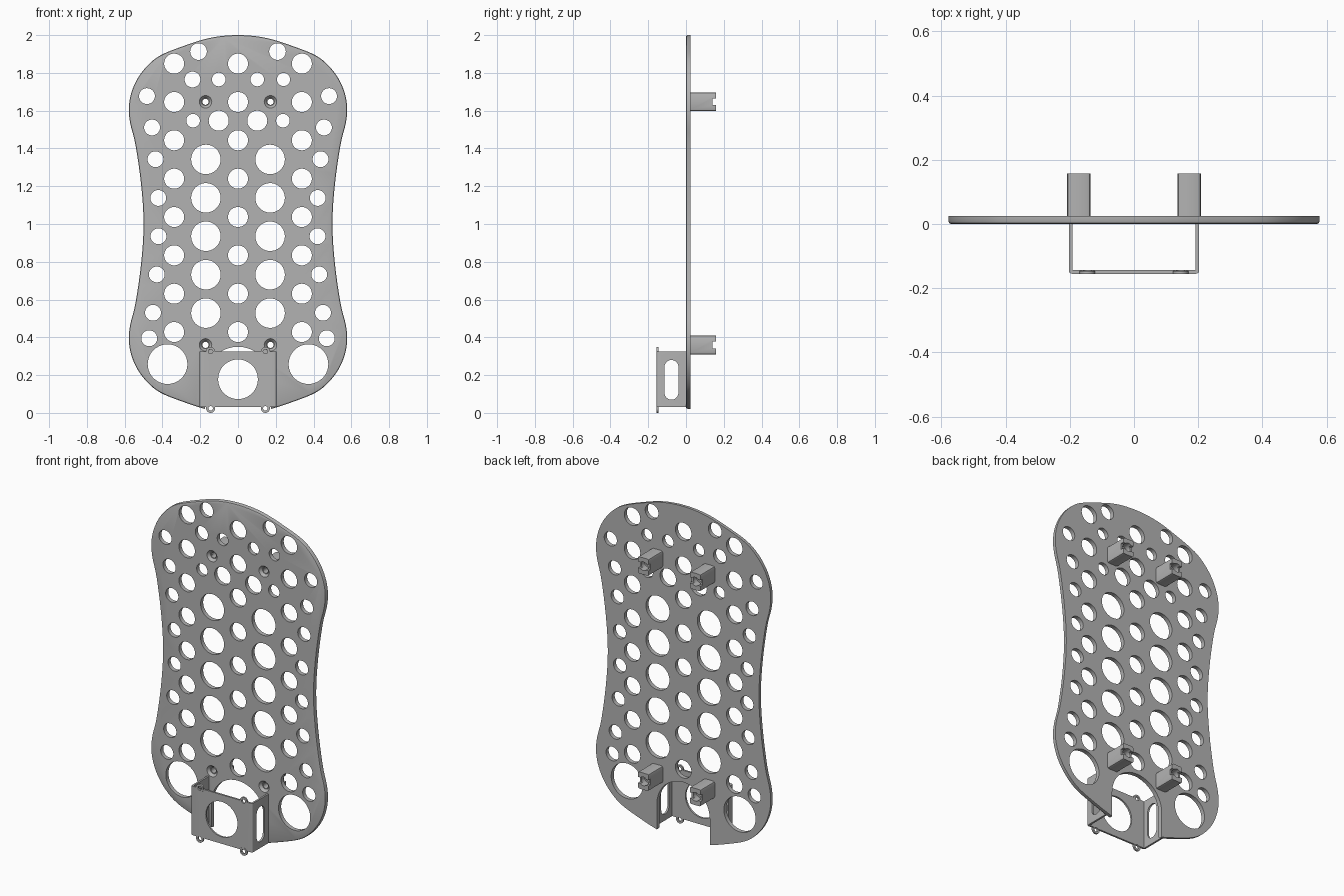
import bpy, bmesh
from math import sin, cos, pi
from mathutils import Vector

if "Cube" in bpy.data.objects:
    bpy.data.objects.remove(bpy.data.objects["Cube"], do_unlink=True)

grey = bpy.data.materials.new("plain grey")
grey.use_nodes = True
colour = (0.45, 0.45, 0.45, 1)
grey.diffuse_color = colour
grey.node_tree.nodes["Principled BSDF"].inputs["Base Color"].default_value = colour

AXES = {"x": lambda a, b, d: (d, a, b),
        "y": lambda a, b, d: (a, d, b),
        "z": lambda a, b, d: (a, b, d)}


def circle(a, b, r, n=40):
    return [(a + r * cos(2 * pi * i / n), b + r * sin(2 * pi * i / n)) for i in range(n)]


def rect(a0, a1, b0, b1):
    return [(a0, b0), (a1, b0), (a1, b1), (a0, b1)]


def stadium(a, b0, b1, r, n=20):
    arc = [pi * i / n for i in range(n + 1)]
    return ([(a + r * cos(t), b1 + r * sin(t)) for t in arc]
            + [(a - r * cos(t), b0 - r * sin(t)) for t in arc])


def prisms(name, outlines, axis, d0, d1, bevel=None, width=0.0, segments=1, taper=1.0):
    """Extrude outlines along an axis; bevel edges picked by a rule."""
    bm = bmesh.new()
    place = AXES[axis]
    for pts in outlines:
        mid = sum((Vector(p) for p in pts), Vector((0, 0))) / len(pts)
        far = [mid + (Vector(p) - mid) * taper for p in pts]
        low = [bm.verts.new(place(*p, d0)) for p in pts]
        top = [bm.verts.new(place(*p, d1)) for p in far]
        bm.faces.new(low)
        bm.faces.new(top)
        for i in range(len(pts)):
            j = (i + 1) % len(pts)
            bm.faces.new((low[i], low[j], top[j], top[i]))
    bmesh.ops.recalc_face_normals(bm, faces=bm.faces)
    if bevel:
        edges = [e for e in bm.edges if bevel(e.verts[0].co, e.verts[1].co)]
        bmesh.ops.bevel(bm, geom=edges, offset=width, segments=segments,
                        profile=0.5, affect="EDGES")
    mesh = bpy.data.meshes.new(name)
    bm.to_mesh(mesh)
    bm.free()
    mesh.materials.append(grey)
    ob = bpy.data.objects.new(name, mesh)
    bpy.context.collection.objects.link(ob)
    return ob


def combine(ob, other, operation="DIFFERENCE"):
    mod = ob.modifiers.new("combine", "BOOLEAN")
    mod.operation, mod.solver, mod.object = operation, "EXACT", other
    other.hide_render = True
    bpy.context.view_layer.objects.active = ob
    bpy.ops.object.modifier_apply(modifier=mod.name)
    bpy.data.objects.remove(other, do_unlink=True)


def smooth(ob):
    bpy.ops.object.select_all(action="DESELECT")
    ob.select_set(True)
    bpy.context.view_layer.objects.active = ob
    bpy.ops.object.shade_smooth_by_angle(angle=0.5)


# Waisted board outline: one quarter, mirrored twice and splined
quarter = [(0, 1), (.15, .985), (.3, .938), (.41, .893), (.478, .84), (.532, .77),
           (.566, .69), (.578, .61), (.57, .53), (.543, .42), (.513, .21), (.5, 0)]
half = quarter + [(x, -z) for x, z in quarter[-2::-1]]
loop = [Vector((x, 1 + z)) for x, z in half + [(-x, z) for x, z in half[-2:0:-1]]]
outline = []
for i in range(len(loop)):
    p0, p1, p2, p3 = (loop[(i + k) % len(loop)] for k in (-1, 0, 1, 2))
    for s in range(4):
        t = s / 4
        outline.append(0.5 * (2 * p1 + (p2 - p0) * t + (2 * p0 - 5 * p1 + 4 * p2 - p3) * t ** 2
                              + (3 * p1 - p0 - 3 * p2 + p3) * t ** 3))

THICK = 0.025
board = prisms("perforated_board", [outline], "y", 0, THICK,
               lambda a, b: max(a.y, b.y) < 0.001, 0.009, 2)

# Hole pattern
POST_X, POST_Z = 0.172, (0.36, 1.647)
holes = []
for k in range(8):
    for x in (-.338, 0, .338):
        holes.append((x, .428 + k * .203, .053))
paired = [(.17, .528 + k * .2035, .078) for k in range(5)]
paired += [(x, z, .042) for x, z in ((.482, 1.677), (.455, 1.511), (.437, 1.343), (.422, 1.138),
                                     (.421, .935), (.43, .733), (.45, .53), (.47, .395))]
paired += [(.209, 1.913, .044), (.102, 1.765, .036), (.238, 1.547, .036),
           (.102, 1.547, .053), (.373, .258, .105)]
paired += [(POST_X, z, .016) for z in POST_Z]
for x, z, r in paired:
    holes += [(x, z, r), (-x, z, r)]
holes += [(-.241, 1.765, .042), (.241, 1.765, .035)]
cuts = [circle(*h) for h in holes] + [stadium(0, -.3, .175, .175)]
combine(board, prisms("hole_cutter", cuts, "y", -.1, .1))

# Countersinks around the screw holes
sinks = [circle(s * POST_X, z, .034) for s in (-1, 1) for z in POST_Z]
combine(board, prisms("countersink_cutter", sinks, "y", -.001, .015, taper=.6))
smooth(board)

# Rear mounting posts with a bored, slotted end
for level, z in zip(("lower", "upper"), POST_Z):
    for side, s in (("left", 1), ("right", -1)):
        x = s * POST_X
        post = prisms(f"{level}_{side}_post", [rect(x - .036, x + .036, z - .05, z + .05)],
                      "y", THICK - .001, .158,
                      lambda a, b: abs(a.y - b.y) > .05, .01, 2)
        combine(post, prisms("bore_cutter", [circle(x, z, .016, 24)], "y", 0, .2))
        combine(post, prisms("pocket_cutter", [circle(x, z, .026, 24)], "y", .11, .2))
        combine(post, prisms("slot_cutter", [rect(.14, .2, z - .018, z + .018)],
                             "x", x - .1, x + .1))
        smooth(post)

# Front bracket: bent sheet with rounded corners
W, T, FRONT, LOW, HIGH = .203, .011, -.155, .032, .325
sheet = [(-W, .001), (-W, FRONT), (W, FRONT), (W, .001),
         (W - T, .001), (W - T, FRONT + T), (T - W, FRONT + T), (T - W, .001)]
bracket = prisms("motor_bracket", [sheet], "z", LOW, HIGH,
                 lambda a, b: abs(a.z - b.z) > .1 and a.y < FRONT + .001, .01, 4)

# Screw ears on the bracket corners
ears = [(s * .145, z) for s in (-1, 1) for z in (.024, .325)]
combine(bracket, prisms("ears", [circle(x, z, .024, 28) for x, z in ears],
                        "y", FRONT - .001, FRONT + T - .002), "UNION")
openings = [circle(x, z, .012, 20) for x, z in ears] + [circle(0, .178, .105, 56)]
combine(bracket, prisms("opening_cutter", openings, "y", -.2, -.1))
combine(bracket, prisms("side_slot_cutter", [stadium(-.077, .107, .243, .037)], "x", -.3, .3))
smooth(bracket)
